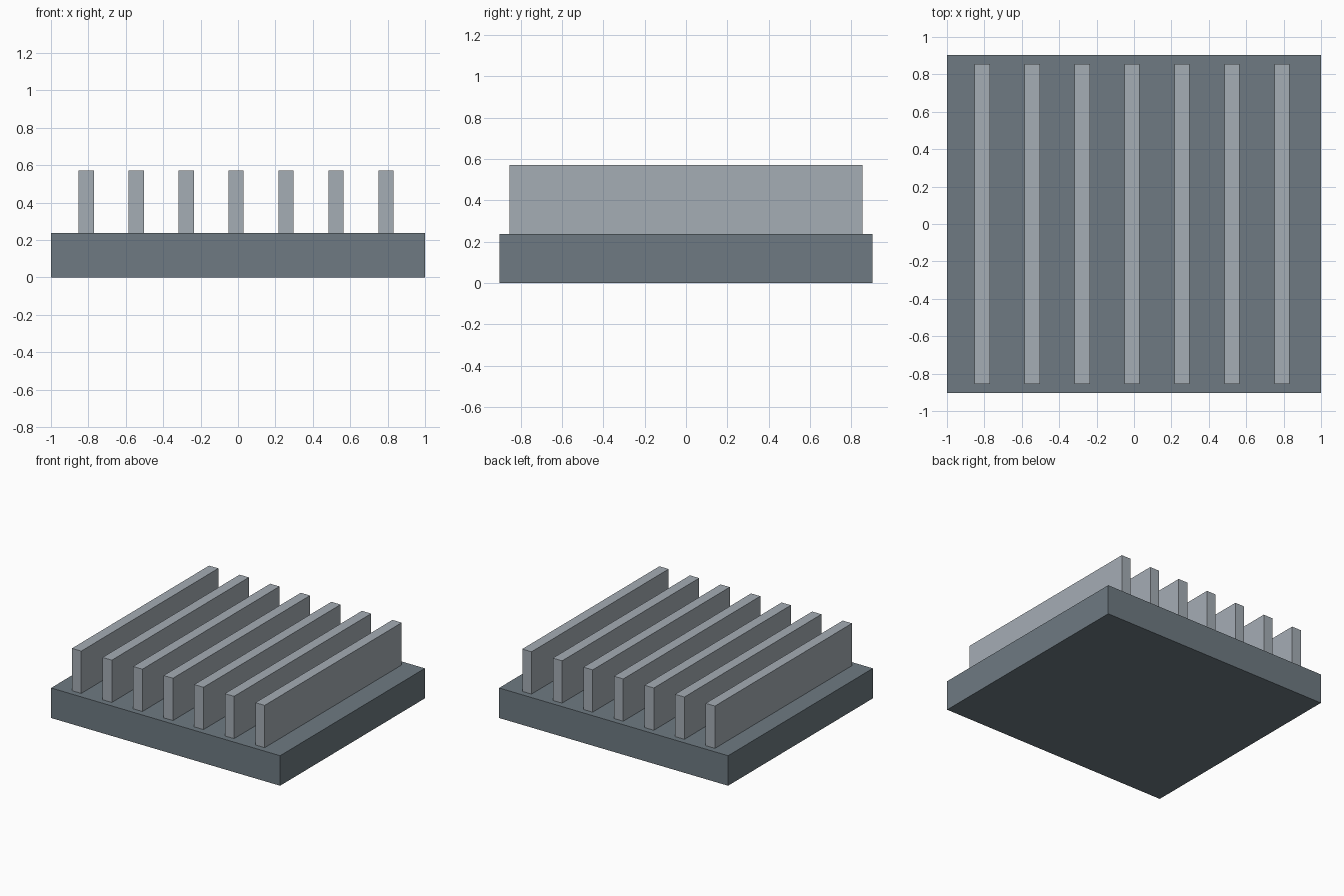
import bpy

cube = bpy.data.objects.get("Cube")
if cube:
    bpy.data.objects.remove(cube, do_unlink=True)


def make_material(name, rgb):
    mat = bpy.data.materials.new(name)
    mat.use_nodes = True
    colour = (*rgb, 1.0)
    mat.diffuse_color = colour
    mat.node_tree.nodes["Principled BSDF"].inputs["Base Color"].default_value = colour
    return mat


def make_box(name, size, x, bottom, mat):
    bpy.ops.mesh.primitive_cube_add(size=1, location=(x, 0, bottom + size[2] / 2))
    box = bpy.context.object
    box.name = name
    box.scale = size
    bpy.ops.object.transform_apply(location=False, rotation=False, scale=True)
    box.data.materials.append(mat)
    return box


dark_grey = make_material("dark slate grey", (0.156, 0.195, 0.223))
light_grey = make_material("light metal grey", (0.376, 0.418, 0.462))

# Base slab
BASE_HEIGHT = 0.237
make_box("base_plate", (2.0, 1.806, BASE_HEIGHT), 0, 0, dark_grey)

# Row of upright fins, set slightly towards the right
FIN_COUNT = 7
FIN_SPACING = 0.267
for i in range(FIN_COUNT):
    x = -0.01 + (i - (FIN_COUNT - 1) / 2) * FIN_SPACING
    make_box(f"fin_{i + 1}", (0.081, 1.71, 0.334), x, BASE_HEIGHT, light_grey)
